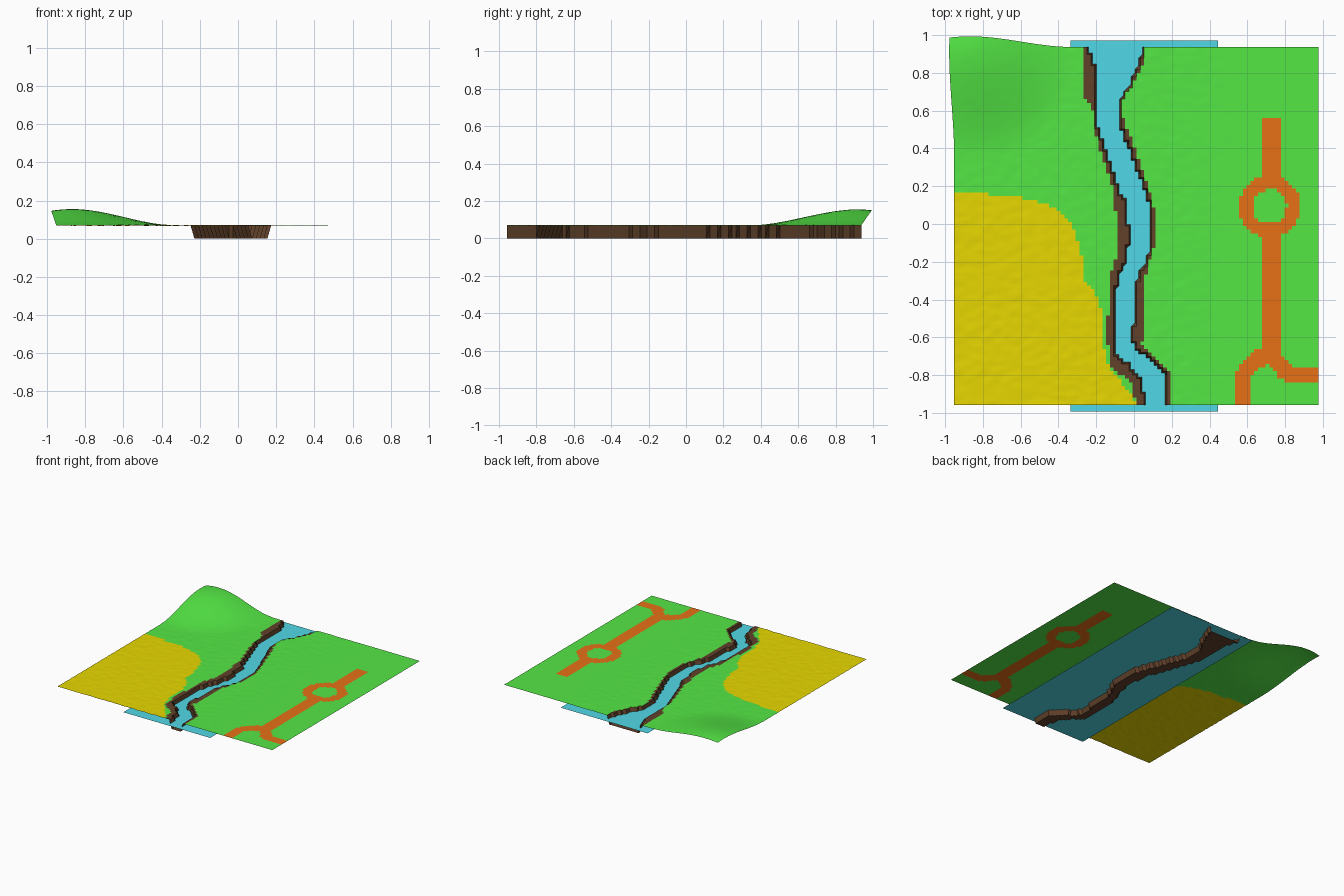
import bpy, bmesh, math
from mathutils import Vector, noise

if "Cube" in bpy.data.objects:
    bpy.data.objects.remove(bpy.data.objects["Cube"])

TOP, WATER = 0.07, 0.04          # ground level and water level
X0, X1, Y0, Y1 = -0.952, 0.978, -0.957, 0.937
N = 96                           # grid cells per side
CELL = (X1 - X0) / N


def material(name, r, g, b):
    lin = lambda c: ((c / 255 + 0.055) / 1.055) ** 2.4 if c > 10 else c / 255 / 12.92
    m = bpy.data.materials.new(name)
    m.diffuse_color = (lin(r), lin(g), lin(b), 1)
    m.use_nodes = True
    m.node_tree.nodes["Principled BSDF"].inputs["Base Color"].default_value = m.diffuse_color
    return m


GRASS, SAND, ROAD, EARTH = range(4)
ground_mats = [material("grass green", 84, 231, 69), material("field yellow", 236, 220, 1),
               material("road orange", 231, 113, 22), material("bank brown", 97, 65, 42)]
water_mat = material("water blue", 84, 224, 239)

# River edges and field border as (y, x) points, running front to back
WATER_L = [(-.95, .055), (-.82, .03), (-.74, -.035), (-.69, -.10), (-.40, -.105), (-.29, -.095),
           (-.20, -.055), (-.05, -.025), (0, -.04), (.14, -.05), (.16, -.085), (.32, -.13),
           (.45, -.18), (.55, -.215), (.83, -.215), (.93, -.245)]
WATER_R = [(-.95, .185), (-.79, .165), (-.74, .11), (-.67, .03), (-.63, 0), (-.40, .01),
           (-.26, .03), (-.20, .07), (-.10, .1), (.10, .09), (.21, .055), (.32, .01),
           (.45, -.04), (.53, -.075), (.65, -.075), (.74, -.015), (.85, .03), (.93, .06)]
BANK_L = [(-.95, .015), (-.83, -.02), (-.77, -.115), (-.69, -.13), (-.61, -.145), (-.50, -.145),
          (-.48, -.125), (-.26, -.125), (-.18, -.092), (.0, -.092), (.18, -.108), (.29, -.145),
          (.40, -.18), (.50, -.205), (.64, -.225), (.66, -.26), (.94, -.26)]
BANK_R = [(-.95, .195), (-.79, .185), (-.72, .125), (-.64, .03), (-.61, .06), (-.45, .06),
          (-.34, .045), (-.20, .08), (-.10, .115), (.05, .115), (.18, .08), (.32, .03),
          (.45, -.013), (.53, -.055), (.65, -.065), (.77, .01), (.85, .05), (.94, .06)]
FIELD = [(-.96, .015), (-.93, 0), (-.82, -.08), (-.74, -.145), (-.60, -.17), (-.40, -.18),
         (-.30, -.26), (-.21, -.265), (-.05, -.31), (.04, -.36), (.10, -.45), (.14, -.60),
         (.165, -.85), (.17, -1.0)]


def at(line, y):
    """x of a polyline at height y"""
    for (ya, xa), (yb, xb) in zip(line, line[1:]):
        if y <= yb:
            t = max(0, (y - ya) / (yb - ya))
            return xa + (xb - xa) * t
    return line[-1][1]


def near(p, a, b, half):
    """is p within half of the segment a-b"""
    a, b = Vector(a), Vector(b)
    t = min(1, max(0, (p - a).dot(b - a) / (b - a).length_squared))
    return (p - a - (b - a) * t).length < half


def on_road(x, y):
    p = Vector((x, y))
    stem = abs(x - .722) < .048 and (-.70 < y < -.03 or .22 < y < .565)
    ring = .09 < (p - Vector((.718, .093))).length < .163
    left = near(p, (.715, -.70), (.655, -.715), .045) or near(p, (.655, -.715), (.575, -.80), .042) \
        or (abs(x - .575) < .04 and y < -.79)
    right = near(p, (.725, -.70), (.80, -.78), .045) or (abs(y + .79) < .04 and x > .80)
    return stem or ring or left or right


def sunk(x, y):
    inset = 0.57 * CELL
    return at(WATER_L, y) + inset < x < at(WATER_R, y) - inset


def build_land():
    bm = bmesh.new()
    grid, low = [], set()
    for j in range(N + 1):
        row = []
        for i in range(N + 1):
            x, y = X0 + (X1 - X0) * i / N, Y0 + (Y1 - Y0) * j / N
            if sunk(x, y):                       # river bed
                v = bm.verts.new((x, y, 0))
                low.add(v)
            else:                                # plain with light bumps and a leaning hill
                r = math.hypot(x + .84, y - .86) / .52
                h = .0425 * (1 + math.cos(math.pi * r)) if r < 1 else 0
                amp = .004 if x < at(FIELD, y) and y < .165 else .0025
                amp *= min(1, max(0, (.55 - x) / .3)) * (1 if h < .005 else .3)
                bump = amp * noise.noise(Vector((x * 20, y * 38, 0)))
                v = bm.verts.new((x - .35 * h, y + .7 * h, TOP + h + bump))
            row.append(v)
        grid.append(row)
    for j in range(N):
        for i in range(N):
            f = bm.faces.new((grid[j][i], grid[j][i + 1], grid[j + 1][i + 1], grid[j + 1][i]))
            x, y = X0 + (X1 - X0) * (i + .5) / N, Y0 + (Y1 - Y0) * (j + .5) / N
            if any(v in low for v in f.verts) or at(BANK_L, y) < x < at(BANK_R, y):
                f.material_index = EARTH
            elif on_road(x, y):
                f.material_index = ROAD
            elif y < .165 and x < at(FIELD, y):
                f.material_index = SAND
            else:
                f.material_index = GRASS
    me = bpy.data.meshes.new("landscape")
    bm.to_mesh(me)
    bm.free()
    for m in ground_mats:
        me.materials.append(m)
    ob = bpy.data.objects.new("landscape", me)
    bpy.context.collection.objects.link(ob)
    bpy.context.view_layer.objects.active = ob
    ob.select_set(True)
    bpy.ops.object.shade_smooth_by_angle(angle=math.radians(30))
    ob.select_set(False)


build_land()

# Flat water sheet that runs under the plain and out at both ends
bpy.ops.mesh.primitive_plane_add(size=1, location=(.055, -.01, WATER))
water = bpy.context.object
water.name = "river_water"
water.scale = (.78, 1.965, 1)
water.data.materials.append(water_mat)
